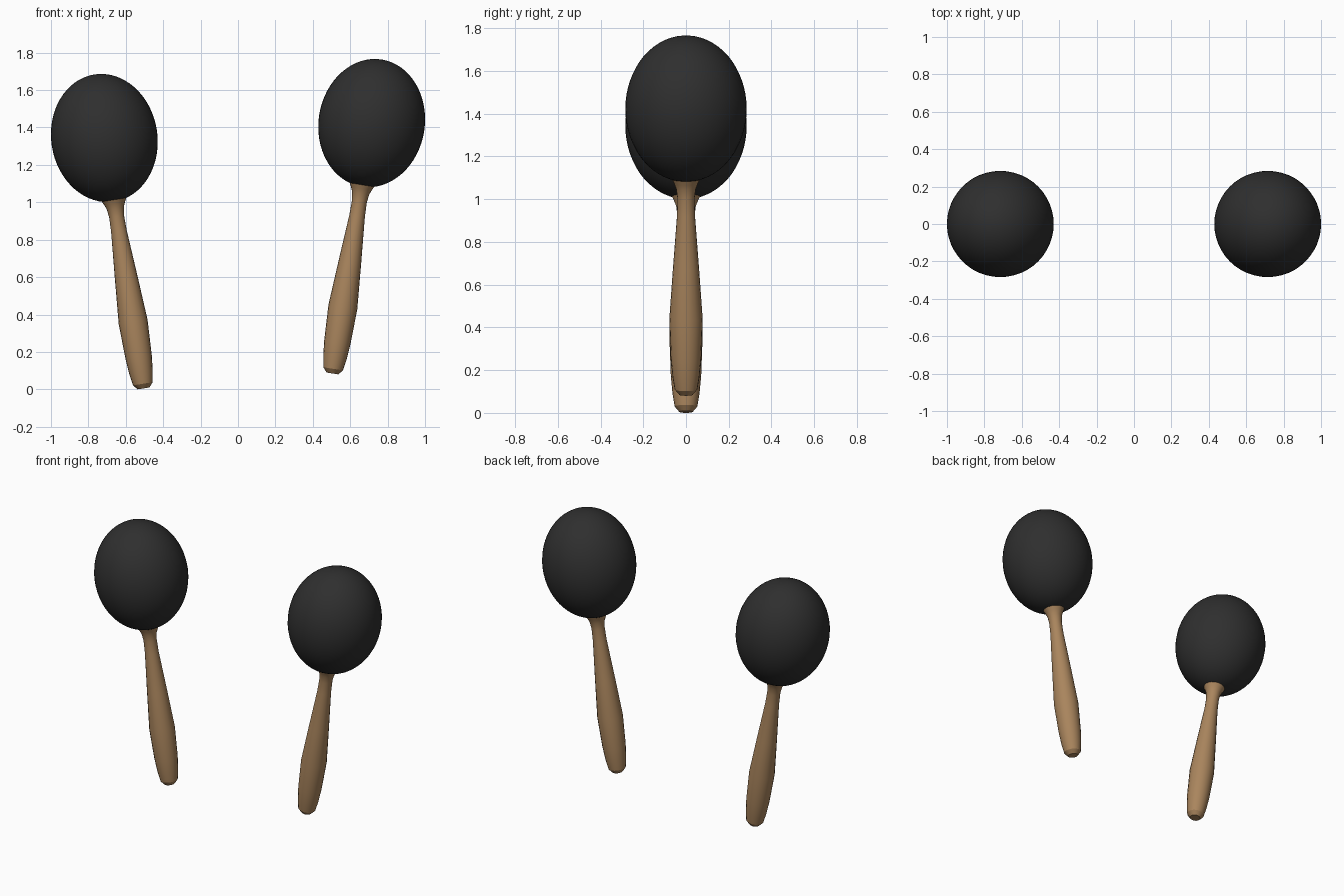
import bpy, bmesh, math
from mathutils import Matrix

cube = bpy.data.objects.get("Cube")
if cube:
    bpy.data.objects.remove(cube, do_unlink=True)


def material(name, rgb):
    m = bpy.data.materials.new(name)
    m.use_nodes = True
    m.diffuse_color = (*rgb, 1)
    bsdf = next(n for n in m.node_tree.nodes if n.type == 'BSDF_PRINCIPLED')
    bsdf.inputs["Base Color"].default_value = (*rgb, 1)
    bsdf.inputs["Roughness"].default_value = 0.6
    return m


black = material("matte black", (0.028, 0.028, 0.028))
wood = material("tan wood", (0.40, 0.235, 0.11))

HEAD_RADIUS, HEAD_HALF, HEAD_T = 0.284, 0.344, 1.355
TILT = math.radians(8.9)
SIDES = 20

# Handle outline: radius, distance along the axis
HANDLE = [(0.032, 0), (0.053, 0.025), (0.063, 0.085), (0.071, 0.17),
          (0.078, 0.36), (0.061, 0.6), (0.042, 0.85), (0.040, 0.93),
          (0.046, 0.975), (0.056, 1.0), (0.071, 1.03)]


def finish(bm, name, mat, matrix, angle):
    bmesh.ops.recalc_face_normals(bm, faces=bm.faces)
    mesh = bpy.data.meshes.new(name)
    bm.to_mesh(mesh)
    bm.free()
    mesh.materials.append(mat)
    ob = bpy.data.objects.new(name, mesh)
    bpy.context.collection.objects.link(ob)
    ob.matrix_world = matrix
    bpy.ops.object.select_all(action='DESELECT')
    ob.select_set(True)
    bpy.context.view_layer.objects.active = ob
    bpy.ops.object.shade_smooth_by_angle(angle=math.radians(angle))


def maraca(label, side, base_z):
    place = Matrix.Translation((side * 0.505, 0, base_z)) @ Matrix.Rotation(side * TILT, 4, 'Y')

    # Egg-shaped shaker head
    bm = bmesh.new()
    bmesh.ops.create_uvsphere(bm, u_segments=48, v_segments=32, radius=1)
    bmesh.ops.scale(bm, vec=(HEAD_RADIUS, HEAD_RADIUS, HEAD_HALF), verts=bm.verts)
    bmesh.ops.translate(bm, vec=(0, 0, HEAD_T), verts=bm.verts)
    finish(bm, label + "_head", black, place, 60)

    # Turned handle with a flared collar
    bm = bmesh.new()
    rings = []
    for r, t in HANDLE:
        ring = []
        for i in range(SIDES):
            a = math.tau * i / SIDES
            ring.append(bm.verts.new((r * math.cos(a), r * math.sin(a), t)))
        rings.append(ring)
    for low, high in zip(rings, rings[1:]):
        for i in range(SIDES):
            j = (i + 1) % SIDES
            bm.faces.new((low[i], low[j], high[j], high[i]))
    bm.faces.new(rings[0])
    bm.faces.new(rings[-1])
    finish(bm, label + "_handle", wood, place, 30)


maraca("right", -1, 0.005)
maraca("left", 1, 0.085)
